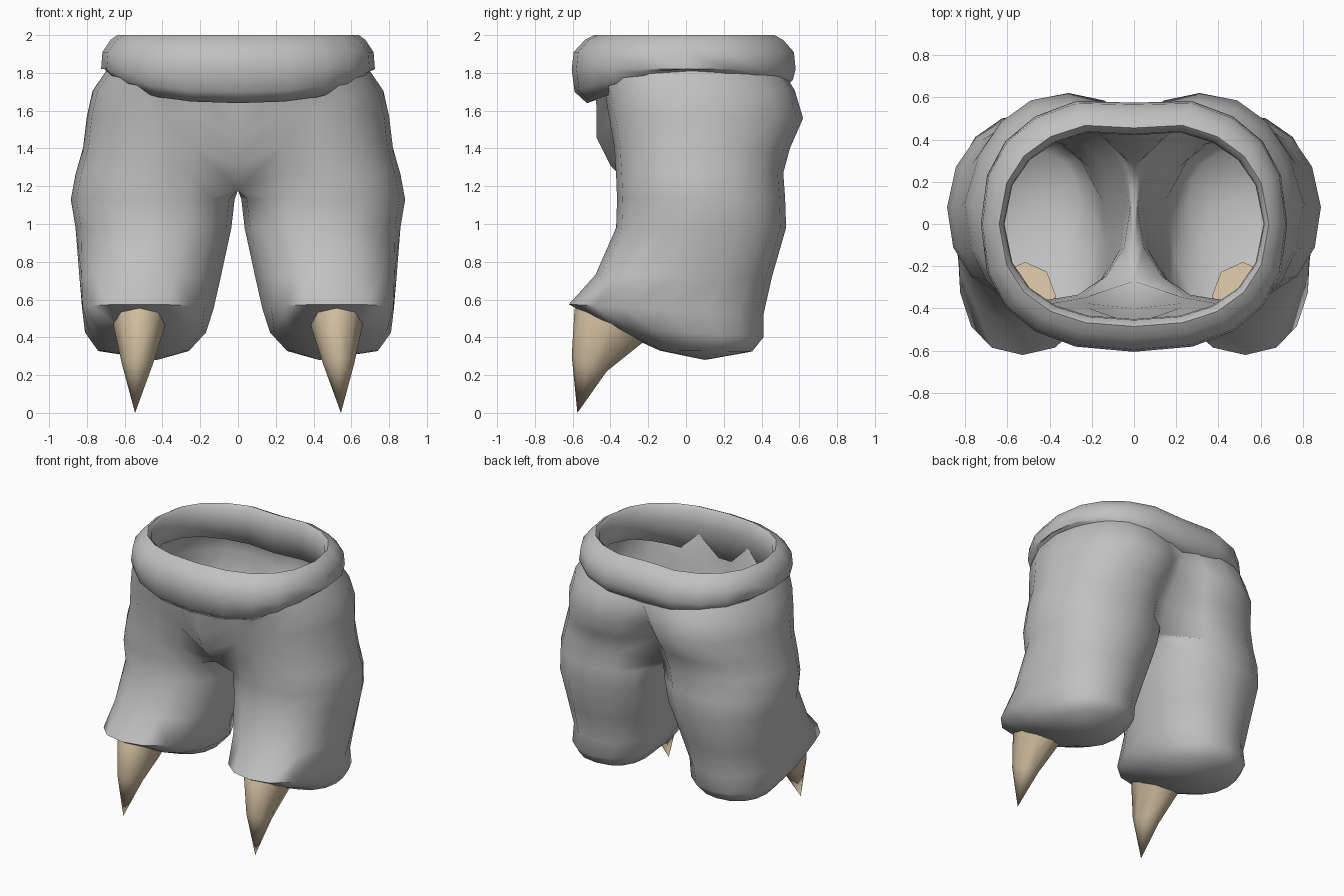
import bpy, bmesh, math

if "Cube" in bpy.data.objects:
    bpy.data.objects.remove(bpy.data.objects["Cube"])

def mat(name, c):
    m = bpy.data.materials.new(name)
    m.diffuse_color = (*c, 1)
    m.use_nodes = True
    m.node_tree.nodes["Principled BSDF"].inputs["Base Color"].default_value = m.diffuse_color
    return m

GREY = mat("grey cloth", (0.53, 0.53, 0.53))
TAN = mat("tan claw", (0.62, 0.50, 0.34))

def spow(v, p):
    return math.copysign(abs(v) ** p, v)

def finish(bm, name, material, angle=60):
    bmesh.ops.recalc_face_normals(bm, faces=bm.faces)
    me = bpy.data.meshes.new(name)
    bm.to_mesh(me)
    bm.free()
    ob = bpy.data.objects.new(name, me)
    bpy.context.collection.objects.link(ob)
    me.materials.append(material)
    bpy.ops.object.select_all(action='DESELECT')
    ob.select_set(True)
    bpy.context.view_layer.objects.active = ob
    bpy.ops.object.shade_smooth_by_angle(angle=math.radians(angle))
    return ob

def mirror(ob, merge=False):
    m = ob.modifiers.new("mirror", 'MIRROR')
    m.use_mirror_merge = merge
    m.merge_threshold = 0.002

N = 16

def ring_point(i, x0, x1, y0, y1, z0, z1, front=0.0, back=0.0, p=0.88):
    """Point i of a rounded ring; i = 0 faces outward, 4 back, 8 inward, 12 front.
    front and back shift the front and back halves sideways."""
    a = math.tau * i / N
    s = spow(math.sin(a), p)
    t = (s + 1) / 2
    shift = back * s if s > 0 else -front * s
    return [(x0 + x1) / 2 + (x1 - x0) / 2 * spow(math.cos(a), p) + shift,
            y0 + (y1 - y0) * t, z0 + (z1 - z0) * t]

# Trousers: one leg with half of the hips, mirrored
bm = bmesh.new()
# lower rings: inner x, outer x, front y, back y, front z, back z, sideways shifts
lower = [
    (0.26, 0.74, -0.14, 0.35, 0.33, 0.325),
    (0.17, 0.81, -0.40, 0.41, 0.45, 0.40),
    (0.13, 0.825, -0.62, 0.41, 0.575, 0.52, 0.05),
    (0.09, 0.84, -0.48, 0.455, 0.73, 0.72, 0.03),
    (0.035, 0.86, -0.37, 0.53, 0.98, 0.98),
    (0.018, 0.885, -0.365, 0.525, 1.13, 1.13, 0, -0.03),
]
rings = [[bm.verts.new(ring_point(i, *r)) for i in range(N)] for r in lower]
# crotch ring closes against the mirror plane
crotch = []
for i in range(N):
    c = ring_point(i, 0.0, 0.86, -0.37, 0.515, 1.26, 1.27, 0, -0.04)
    if 6 <= i <= 10:
        c = [0, (0.27, 0.14, 0.0, -0.13, -0.27)[i - 6], 1.18]
    crotch.append(bm.verts.new(c))
rings.append(crotch)
for a, b in zip(rings, rings[1:]):
    for i in range(N):
        j = (i + 1) % N
        bm.faces.new((a[i], a[j], b[j], b[i]))
pole = bm.verts.new((0.43, 0.1, 0.28))
for i in range(N):
    bm.faces.new((pole, rings[0][(i + 1) % N], rings[0][i]))
# hip arcs: ring values, then front and back y and z on the centre line
hips = [
    ((0.0, 0.82, -0.38, 0.55, 1.41, 1.40, 0, -0.06), -0.40, 0.34, 1.31, 1.39),
    ((0.0, 0.80, -0.41, 0.62, 1.58, 1.56, 0, -0.09), -0.475, 0.45, 1.46, 1.55),
    ((0.0, 0.77, -0.43, 0.575, 1.70, 1.71, 0, -0.08), -0.475, 0.51, 1.63, 1.70),
    ((0.0, 0.685, -0.48, 0.49, 1.82, 1.84, 0, -0.04), -0.49, 0.48, 1.78, 1.84),
]
prev = [crotch[i % N] for i in range(-6, 7)]
for r, yf, yb, zf, zb in hips:
    arc = []
    for i in range(-6, 7):
        c = ring_point(i % N, *r)
        if i == -6:
            c = [0, yf, zf]
        elif i == 6:
            c = [0, yb, zb]
        arc.append(bm.verts.new(c))
    for k in range(12):
        bm.faces.new((prev[k], prev[k + 1], arc[k + 1], arc[k]))
    prev = arc
mirror(finish(bm, "trouser_legs", GREY, 70), True)

# Rolled waistband: padded section swept around the waist
bm = bmesh.new()
M = 20
loops = []
for k in range(M):
    a = math.tau * k / M
    c, s = math.cos(a), math.sin(a)
    low = 1.77 - (0.13 if s < 0 else 0.07) * abs(s) ** 1.3
    thick = 0.72 + 0.28 * abs(s)
    # small dip at the middle of the back
    dip = 0.03 if s > 0.99 else 0.0
    # inset from the outer edge, height
    section = [(0.12, 2.0), (0.07, 1.975), (0.01, 1.91), (0.0, 1.82),
               (0.015, low + 0.06), (0.08, low), (0.14, low + 0.02),
               (0.155, 1.88), (0.15, 1.97)]
    loop = []
    for u, z in section:
        u = u * thick + dip
        loop.append(bm.verts.new(((0.725 - u) * spow(c, 0.82),
                                  (0.605 - u) * spow(s, 0.82), z)))
    loops.append(loop)
for k in range(M):
    a, b = loops[k], loops[(k + 1) % M]
    for i in range(len(a)):
        j = (i + 1) % len(a)
        bm.faces.new((a[i], b[i], b[j], a[j]))
finish(bm, "waistband", GREY, 70)

# Curved claws poking out of the leg fronts, with their roots inside the legs
bm = bmesh.new()
K = 8
claw = [(0.37, 0.66, -0.50, -0.18, 0.62, 0.44),
        (0.385, 0.66, -0.59, -0.22, 0.55, 0.38),
        (0.45, 0.615, -0.605, -0.42, 0.30, 0.22)]
cr = []
for r in claw:
    cr.append([bm.verts.new(ring_point(i * N / K, *r, p=1.0)) for i in range(K)])
tip = bm.verts.new((0.545, -0.575, 0.0))
for a, b in zip(cr, cr[1:]):
    for i in range(K):
        j = (i + 1) % K
        bm.faces.new((a[i], a[j], b[j], b[i]))
for i in range(K):
    bm.faces.new((cr[-1][i], cr[-1][(i + 1) % K], tip))
bm.faces.new(cr[0])
mirror(finish(bm, "claws", TAN))
